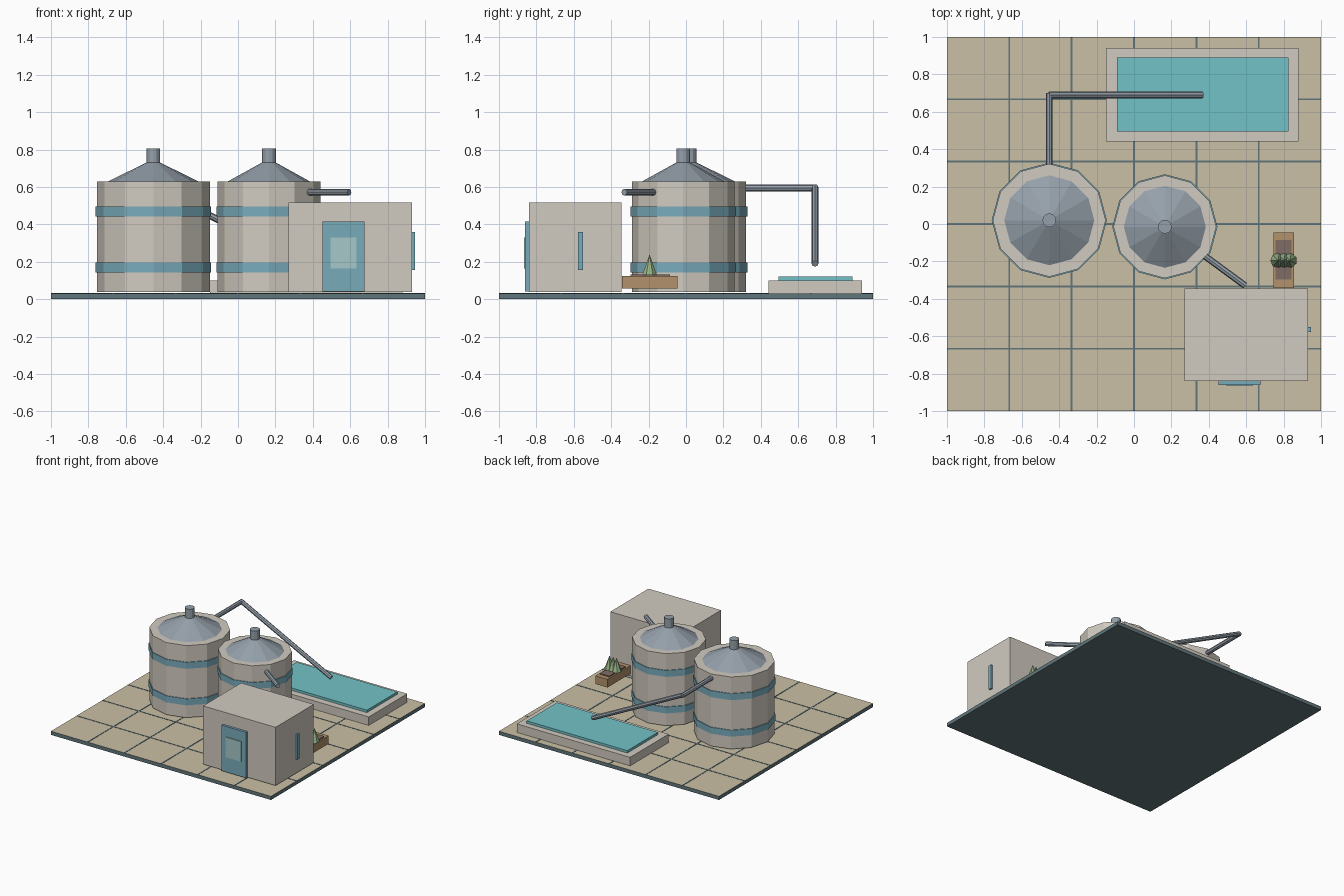
import bpy, math
from mathutils import Vector

if "Cube" in bpy.data.objects:
    bpy.data.objects.remove(bpy.data.objects["Cube"])


def material(name, rgb):
    m = bpy.data.materials.new(name)
    m.diffuse_color = (*rgb, 1)
    m.use_nodes = True
    m.node_tree.nodes["Principled BSDF"].inputs["Base Color"].default_value = m.diffuse_color
    return m


BEIGE = material("concrete", (0.64, 0.60, 0.53))
BLUE = material("blue_paint", (0.19, 0.41, 0.50))
GLASS = material("glass", (0.38, 0.58, 0.58))
WATER = material("water", (0.17, 0.54, 0.57))
STEEL = material("steel", (0.30, 0.35, 0.40))
SAND = material("sand", (0.60, 0.53, 0.38))
DARK = material("dark_edge", (0.12, 0.18, 0.20))
WOOD = material("wood", (0.45, 0.29, 0.15))
SOIL = material("soil", (0.22, 0.15, 0.13))
GREEN = material("leaf", (0.32, 0.46, 0.25))


def finish(name, mat):
    o = bpy.context.object
    o.name = name
    o.data.materials.append(mat)
    return o


def box(name, x, y, z, mat):
    bpy.ops.mesh.primitive_cube_add(size=1)
    o = finish(name, mat)
    for v in o.data.vertices:
        v.co = [(a + b) / 2 + c * (b - a) for (a, b), c in zip((x, y, z), v.co)]
    return o


def cone(name, x, y, z0, z1, r0, r1, sides, mat):
    # rotate so that a vertex points along +x
    bpy.ops.mesh.primitive_cone_add(vertices=sides, radius1=r0, radius2=r1, depth=z1 - z0,
                                    location=(x, y, (z0 + z1) / 2), rotation=(0, 0, math.pi / 2))
    return finish(name, mat)


def pipe(name, a, b, r=0.018):
    a, b = Vector(a), Vector(b)
    bpy.ops.mesh.primitive_cylinder_add(vertices=8, radius=r, depth=(b - a).length,
                                        location=(a + b) / 2,
                                        rotation=(b - a).to_track_quat('Z', 'Y').to_euler())
    return finish(name, STEEL)


# ground slab with a sand-coloured top and paving joints
slab = box("ground_slab", (-1, 1), (-1, 1), (0, 0.03), DARK)
slab.data.materials.append(SAND)
for p in slab.data.polygons:
    if p.normal.z > 0.5:
        p.material_index = 1
for i in range(-2, 3):
    c = i / 3
    box(f"joint_x_{i + 3}", (c - 0.005, c + 0.005), (-1, 1), (0.029, 0.032), DARK)
    box(f"joint_y_{i + 3}", (-1, 1), (c - 0.005, c + 0.005), (0.029, 0.032), DARK)

# storage tanks with bands, conical roofs and vents
for label, x, y, r in (("left", -0.453, 0.02, 0.302), ("right", 0.165, -0.015, 0.275)):
    cone(f"{label}_tank", x, y, 0.038, 0.63, r, r, 12, BEIGE)
    for k, z in enumerate((0.142, 0.442)):
        cone(f"{label}_tank_band_{k + 1}", x, y, z, z + 0.053, r + 0.006, r + 0.006, 12, BLUE)
    cone(f"{label}_tank_roof", x, y, 0.628, 0.73, r * 0.81, 0.038, 12, STEEL)
    cone(f"{label}_tank_vent", x, y, 0.72, 0.805, 0.037, 0.037, 12, STEEL)

# pipes
pipe("outlet_pipe", (-0.453, 0.29, 0.595), (-0.453, 0.70, 0.595))
pipe("pool_pipe", (-0.453, 0.69, 0.598), (0.365, 0.69, 0.19))
pipe("house_pipe", (0.37, -0.165, 0.572), (0.595, -0.33, 0.572))

# settling pool
box("pool_wall", (-0.15, 0.88), (0.44, 0.94), (0.03, 0.10), BEIGE)
box("pool_water", (-0.09, 0.825), (0.495, 0.89), (0.08, 0.12), WATER)

# pump house
box("pump_house", (0.27, 0.93), (-0.84, -0.345), (0.038, 0.517), BEIGE)
box("door", (0.453, 0.675), (-0.86, -0.83), (0.04, 0.415), BLUE)
box("door_window", (0.495, 0.633), (-0.867, -0.85), (0.165, 0.33), GLASS)
box("side_vent", (0.92, 0.945), (-0.577, -0.55), (0.155, 0.36), BLUE)

# planter
box("planter", (0.745, 0.855), (-0.343, -0.045), (0.058, 0.125), WOOD)
box("planter_soil", (0.757, 0.843), (-0.298, -0.085), (0.10, 0.133), SOIL)
for k in range(3):
    cone(f"plant_{k + 1}", 0.768 + 0.032 * k, -0.195, 0.13, 0.24, 0.04, 0.0, 7, GREEN)
